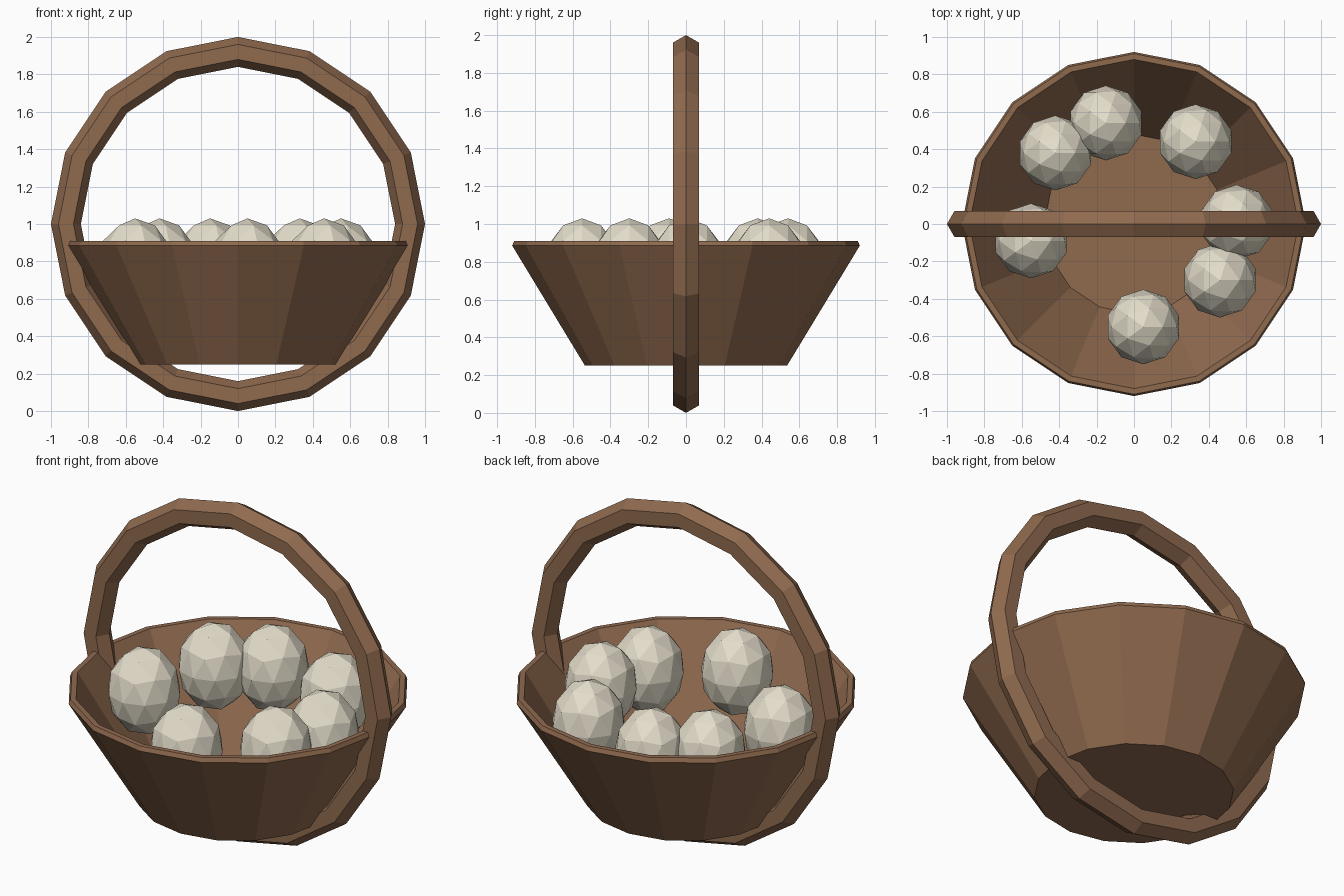
import bpy, bmesh, math

cube = bpy.data.objects.get("Cube")
if cube:
    bpy.data.objects.remove(cube, do_unlink=True)


def make_material(name, color):
    mat = bpy.data.materials.new(name)
    mat.diffuse_color = (*color, 1)
    mat.use_nodes = True
    mat.node_tree.nodes["Principled BSDF"].inputs["Base Color"].default_value = (*color, 1)
    return mat


def lathe(name, profile, sides, mat):
    """Turn an (radius, height) profile around z, capping both ends."""
    bm = bmesh.new()
    rings = []
    for radius, z in profile:
        angles = [math.tau * i / sides for i in range(sides)]
        rings.append([bm.verts.new((radius * math.cos(a), radius * math.sin(a), z)) for a in angles])
    for low, high in zip(rings, rings[1:]):
        for i in range(sides):
            j = (i + 1) % sides
            bm.faces.new((low[i], low[j], high[j], high[i]))
    bm.faces.new(rings[0])
    bm.faces.new(rings[-1])
    bmesh.ops.recalc_face_normals(bm, faces=bm.faces)
    mesh = bpy.data.meshes.new(name)
    bm.to_mesh(mesh)
    bm.free()
    mesh.materials.append(mat)
    obj = bpy.data.objects.new(name, mesh)
    bpy.context.collection.objects.link(obj)
    return obj


wood = make_material("brown wood", (0.28, 0.145, 0.078))
shell = make_material("cream eggshell", (0.77, 0.72, 0.59))

# Basket bowl: underside, outer wall, lip, inner wall, floor
lathe("basket_bowl", [(0.535, 0.25), (0.92, 0.885), (0.91, 0.91), (0.88, 0.91), (0.48, 0.27)], 16, wood)

# Hoop handle running over the top and under the bowl
bpy.ops.mesh.primitive_torus_add(
    major_segments=16, minor_segments=6, major_radius=0.92, minor_radius=0.08,
    location=(0, 0, 1), rotation=(math.pi / 2, 0, 0))
handle = bpy.context.object
handle.name = "hoop_handle"
handle.data.materials.append(wood)

# Faceted eggs resting against the inner wall
egg_spots = [(-0.42, 0.38), (-0.15, 0.54), (0.33, 0.44), (0.55, 0.01),
             (0.46, -0.30), (0.05, -0.55), (-0.55, -0.09)]
for number, (x, y) in enumerate(egg_spots, 1):
    bpy.ops.mesh.primitive_ico_sphere_add(subdivisions=2, radius=1, location=(x, y, 0.78))
    egg = bpy.context.object
    egg.name = f"egg_{number}"
    egg.scale = (0.2, 0.2, 0.25)
    egg.data.materials.append(shell)
